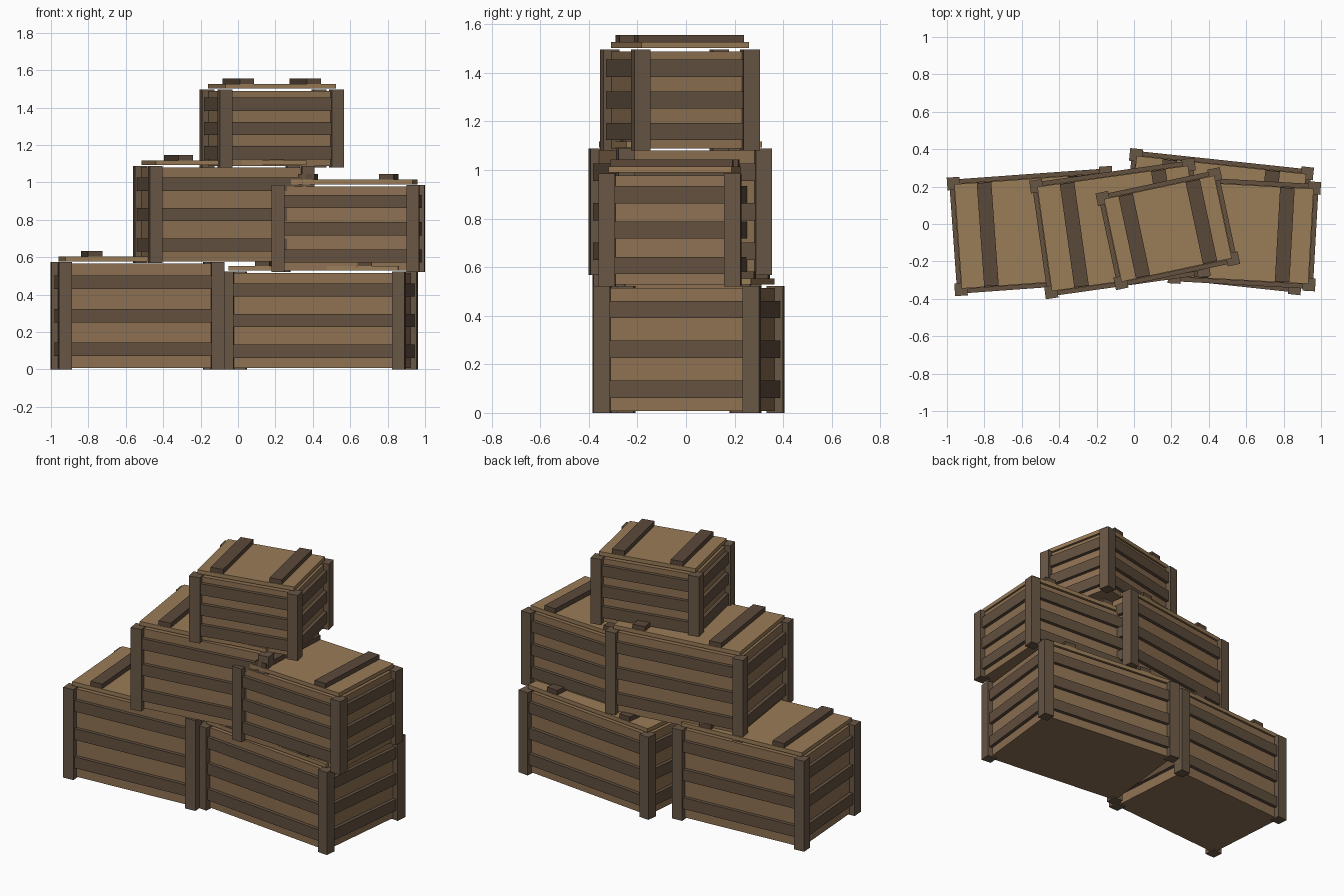
import bpy, bmesh
from math import radians
from mathutils import Matrix, Vector

if "Cube" in bpy.data.objects:
    bpy.data.objects.remove(bpy.data.objects["Cube"])


def material(name, rgb):
    m = bpy.data.materials.new(name)
    m.diffuse_color = (*rgb, 1)
    m.use_nodes = True
    m.node_tree.nodes["Principled BSDF"].inputs["Base Color"].default_value = m.diffuse_color
    return m


PLANK = material("plank_wood", (0.27, 0.165, 0.085))
SLAT = material("dark_slat_wood", (0.125, 0.082, 0.05))
POST = material("post_wood", (0.14, 0.095, 0.06))
LID = material("lid_wood", (0.32, 0.20, 0.095))
BATTEN = material("batten_wood", (0.105, 0.066, 0.042))

POST_W = 0.068


def boxes(name, items, mat, place):
    """One object made of boxes, each given as (centre, size)."""
    bm = bmesh.new()
    for centre, size in items:
        bmesh.ops.create_cube(bm, size=1, matrix=Matrix.Translation(centre) @
                              Matrix.Diagonal((*size, 1)))
    me = bpy.data.meshes.new(name)
    bm.to_mesh(me)
    bm.free()
    me.materials.append(mat)
    ob = bpy.data.objects.new(name, me)
    ob.matrix_world = place
    bpy.context.collection.objects.link(ob)


def crate(name, x, y, z, angle, w, d, h):
    """w and d are measured between post centres, h is the post height."""
    place = Matrix.Translation((x, y, z)) @ Matrix.Rotation(radians(angle), 4, 'Z')
    # plank body
    boxes(name + "_body", [((0, 0, h / 2), (w, d, h - 0.016))], PLANK, place)
    # square corner posts
    boxes(name + "_posts", [((sx * w / 2, sy * d / 2, h / 2), (POST_W, POST_W, h))
                            for sx in (-1, 1) for sy in (-1, 1)], POST, place)
    # three raised slats on each of the four sides
    slats = []
    for k in (-1, 0, 1):
        sz = h * (0.5 + 0.313 * k)
        for s in (-1, 1):
            slats.append(((0, s * (d / 2 + 0.007), sz), (w - 0.06, 0.03, 0.071)))
            slats.append(((s * (w / 2 + 0.007), 0, sz), (0.03, d - 0.06, 0.071)))
    boxes(name + "_slats", slats, SLAT, place)
    # lid with two cross battens
    boxes(name + "_lid", [((0, 0, h + 0.0175), (w - 0.008, d - 0.008, 0.025))], LID, place)
    boxes(name + "_lid_battens", [((s * 0.3 * w, 0, h + 0.044), (0.078, d - 0.014, 0.03))
                                  for s in (-1, 1)], BATTEN, place)


# stacked crates: position, turn, size
crate("lower_left_crate", -0.5375, -0.0375, 0.0, 4.1, 0.817, 0.567, 0.573)
crate("lower_right_crate", 0.435, 0.0125, 0.0, -6.1, 0.92, 0.618, 0.523)
crate("middle_left_crate", -0.075, -0.0235, 0.568, 8.0, 0.822, 0.571, 0.52)
crate("middle_right_crate", 0.59, -0.046, 0.52, -3.2, 0.721, 0.517, 0.465)
crate("top_crate", 0.181, -0.025, 1.08, 12.0, 0.611, 0.46, 0.416)
